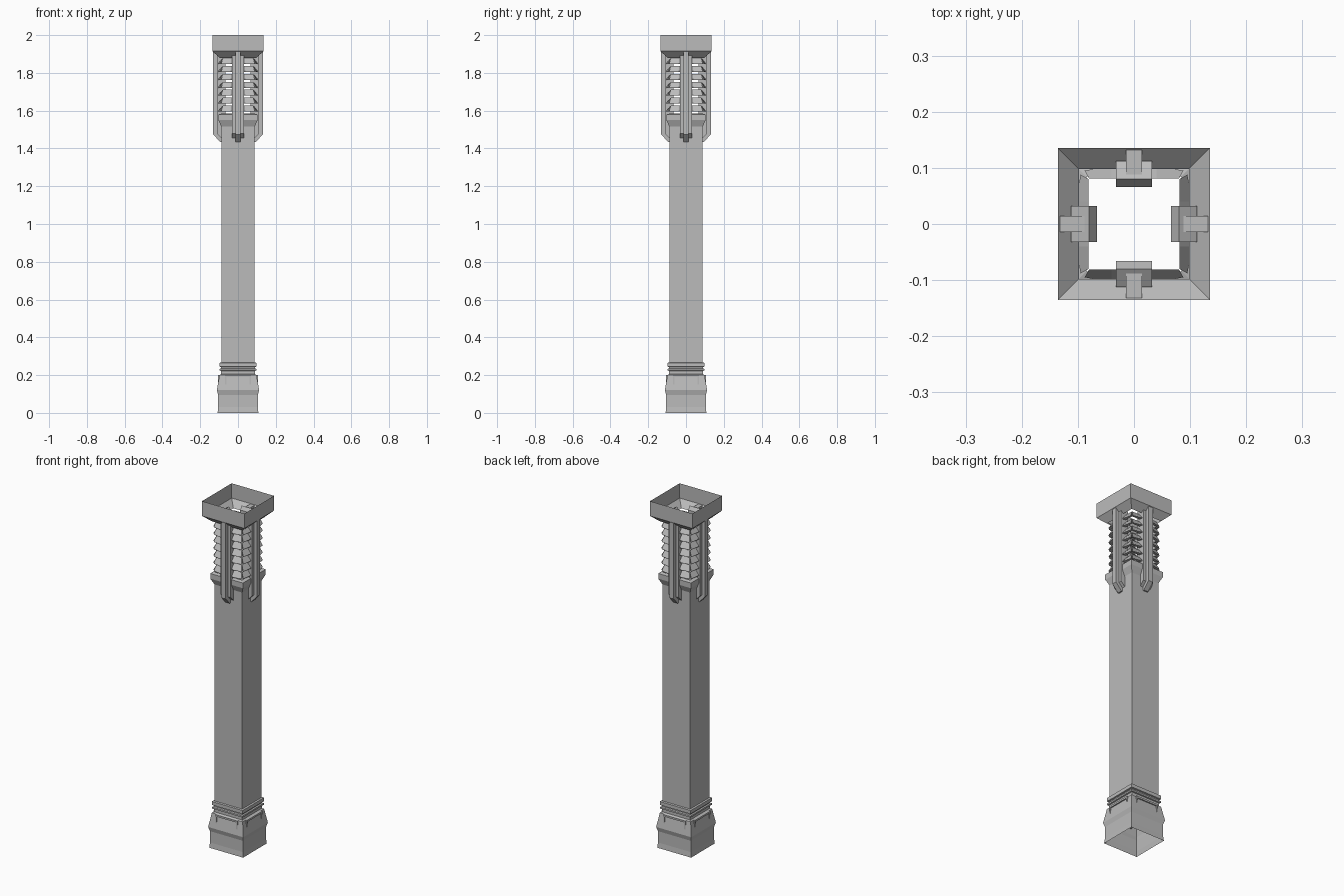
import bpy, bmesh, math
from mathutils import Matrix

if "Cube" in bpy.data.objects:
    bpy.data.objects.remove(bpy.data.objects["Cube"])

stone = bpy.data.materials.new("grey metal")
stone.diffuse_color = (0.5, 0.5, 0.5, 1)
stone.use_nodes = True
stone.node_tree.nodes["Principled BSDF"].inputs["Base Color"].default_value = stone.diffuse_color


def finish(name, bm):
    mesh = bpy.data.meshes.new(name)
    bm.to_mesh(mesh)
    bm.free()
    mesh.materials.append(stone)
    ob = bpy.data.objects.new(name, mesh)
    bpy.context.collection.objects.link(ob)


def square_shell(name, profile):
    """Open square tube through (half width, height) pairs."""
    bm = bmesh.new()
    rings = [[bm.verts.new((sx * r, sy * r, z))
              for sx, sy in ((-1, -1), (1, -1), (1, 1), (-1, 1))]
             for r, z in profile]
    for a, b in zip(rings, rings[1:]):
        for i in range(4):
            j = (i + 1) % 4
            bm.faces.new((a[i], a[j], b[j], b[i]))
    finish(name, bm)


def loft_four_sides(name, parts):
    """Each part is a list of closed sections; repeat it on all four sides."""
    bm = bmesh.new()
    for k in range(4):
        turn = Matrix.Rotation(k * math.pi / 2, 3, 'Z')
        for sections in parts:
            loops = [[bm.verts.new(turn @ Matrix.Scale(1, 3) @ vec(p)) for p in s]
                     for s in sections]
            n = len(loops[0])
            for a, b in zip(loops, loops[1:]):
                for i in range(n):
                    j = (i + 1) % n
                    bm.faces.new((a[i], a[j], b[j], b[i]))
            bm.faces.new(loops[0][::-1])
            bm.faces.new(loops[-1])
    bmesh.ops.recalc_face_normals(bm, faces=bm.faces)
    finish(name, bm)


def vec(p):
    from mathutils import Vector
    return Vector(p)


def slab(x0, x1, outline):
    """Extrude a (distance out, height) outline sideways on the front side."""
    return [[(x, -d, z) for d, z in outline] for x in (x0, x1)]


# Flared pedestal with two thin mouldings
square_shell("pedestal", [(.108, 0), (.105, .03), (.105, .095), (.112, .12),
                          (.098, .20), (.09, .205), (.09, .222), (.097, .224),
                          (.097, .233), (.09, .236), (.09, .243), (.098, .245),
                          (.098, .265), (.088, .267)])

# Raised frames on the pedestal faces
leg = [(.095, .15), (.1065, .15), (.1065, .2), (.095, .2)]
bar = [(.095, .19), (.1065, .19), (.1065, .2), (.095, .2)]
loft_four_sides("pedestal_frames", [slab(-.07, -.062, leg), slab(.062, .07, leg),
                                    slab(-.062, .062, bar)])

# Plain shaft and the collar under the louvres
square_shell("shaft", [(.088, .267), (.088, 1.515)])
square_shell("collar", [(.088, 1.515), (.104, 1.55), (.104, 1.58), (.085, 1.585)])

# Bowed louvre blades
blades = []
for i in range(7):
    z = 1.595 + i * .042
    sections = []
    for x, inner, out in ((-.088, -.08, .095), (-.04, -.04, .104),
                          (.04, .04, .104), (.088, .08, .095)):
        sections.append([(inner, -.081, z + .003), (x, -out, z),
                         (x, -out, z + .004), (inner, -.081, z + .032)])
    blades.append(sections)
loft_four_sides("louvre_blades", blades)

# Stepped brackets running up to the cap
wide = [(.066, 1.50), (.088, 1.455), (.112, 1.48), (.112, 1.90),
        (.08, 1.92), (.066, 1.90)]
rib = [(.085, 1.435), (.095, 1.435), (.132, 1.475), (.132, 1.915), (.085, 1.915)]
loft_four_sides("brackets", [slab(-.032, .032, wide), slab(-.014, .014, rib)])

# Open cap with a sloping underside
square_shell("cap", [(.098, 1.88), (.135, 1.915), (.135, 2.0)])
